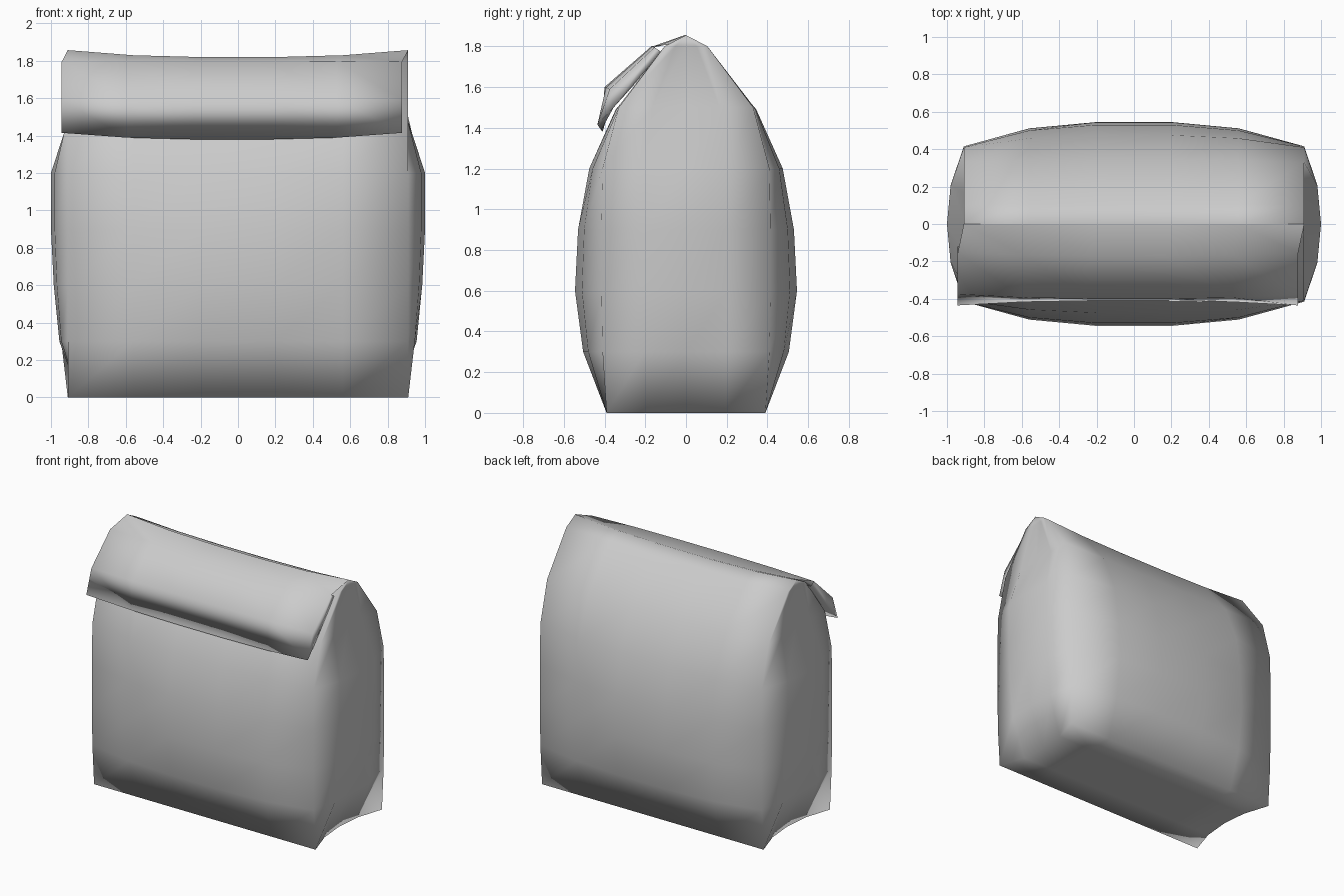
import bpy, bmesh

if "Cube" in bpy.data.objects:
    bpy.data.objects.remove(bpy.data.objects["Cube"])

XS = [-.91, -.56, -.2, .2, .56, .91]      # columns across front and back
XB = [0, .74, 1, 1, .74, 0]               # how far each column bulges
SY = [-1, -.5, 0, .5, 1]                  # columns across a side gusset
SB = [0, .78, 1, .78, 0]


def strip(bm, rows, closed=False):
    """Skin a list of equally long point rows with quads."""
    vs = [[bm.verts.new(p) for p in r] for r in rows]
    n = len(rows[0])
    for a, b in zip(vs, vs[1:]):
        for i in range(n if closed else n - 1):
            j = (i + 1) % n
            bm.faces.new((a[i], a[j], b[j], b[i]))
    return vs


def finish(bm, name):
    bmesh.ops.remove_doubles(bm, verts=bm.verts, dist=.002)
    bmesh.ops.recalc_face_normals(bm, faces=bm.faces)
    for f in bm.faces:
        f.smooth = True
    me = bpy.data.meshes.new(name)
    bm.to_mesh(me)
    bm.free()
    ob = bpy.data.objects.new(name, me)
    bpy.context.collection.objects.link(ob)
    return ob


def ring(z, mid, edge, side, sag):
    """Closed cross-section of the bag: front, right, back, left."""
    half = [(x, -(edge + (mid - edge) * b), z - sag * b) for x, b in zip(XS, XB)]
    half += [(.91 + (side - .91) * b, edge * s, z) for s, b in zip(SY, SB)][1:-1]
    return half + [(-x, -y, zz) for x, y, zz in half]


# Bag body: height, middle depth, corner depth, gusset bulge, sag
bm = bmesh.new()
strip(bm, [ring(*r) for r in (
    (0, .39, .39, .83, 0),
    (.3, .505, .41, .955, 0),
    (.6, .545, .415, .985, 0),
    (.9, .53, .415, 1.0, 0),
    (1.2, .475, .41, 1.0, 0),
    (1.5, .345, .33, .90, .01),
    (1.8, .105, .105, .90, .025),
    (1.855, 0, 0, .91, .037))], closed=True)
# Bottom panel, with ends tucked in between the corners
strip(bm, [[((.91 - .08 * b) * (1 if x > 0 else -1) if abs(x) > .9 else x, .39 * s, 0)
            for x in XS] for s, b in zip(SY, SB)])
finish(bm, "bag_body")

# Folded top flap: (y, z) at the ends and in the middle, sideways shift
bm = bmesh.new()
flap = [((0, 1.857), (0, 1.82), 0),
        ((-.155, 1.795), (-.17, 1.80), -.0325),
        ((-.375, 1.59), (-.40, 1.60), -.0325),
        ((-.435, 1.415), (-.41, 1.38), -.0325),
        ((-.355, 1.50), (-.37, 1.53), -.0325),
        ((-.12, 1.772), (-.12, 1.755), -.0325)]
rows = strip(bm, [[(x + dx, e[0] + (m[0] - e[0]) * b, e[1] + (m[1] - e[1]) * b)
                   for x, b in zip(XS, XB)] for e, m, dx in flap])
# Pinched flap ends
for c in (0, -1):
    r = [row[c] for row in rows]
    bm.faces.new((r[1], r[2], r[4], r[5]))
    bm.faces.new((r[2], r[3], r[4]))
finish(bm, "folded_flap")
